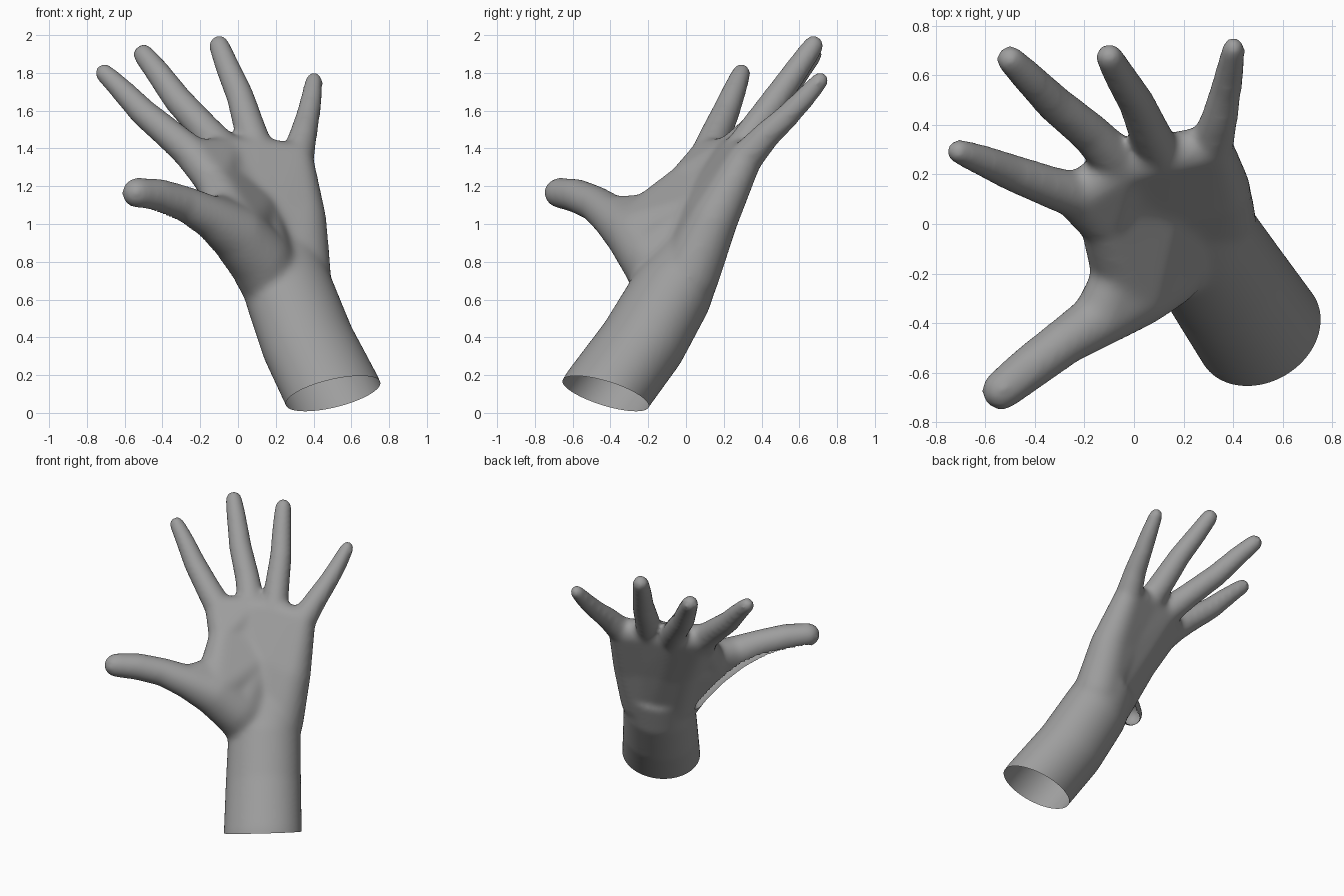
import bpy, bmesh, math
from mathutils import Vector
from mathutils.geometry import intersect_point_line

if "Cube" in bpy.data.objects:
    bpy.data.objects.remove(bpy.data.objects["Cube"])

bm = bmesh.new()


def hull(points):
    """Add the convex hull of a point cloud to the working mesh."""
    part = bmesh.new()
    for p in points:
        part.verts.new(p)
    res = bmesh.ops.convex_hull(part, input=part.verts[:])
    bad = {g for g in res["geom_interior"] + res["geom_unused"]
           if isinstance(g, bmesh.types.BMVert)}
    bmesh.ops.delete(part, geom=list(bad), context='VERTS')
    bmesh.ops.recalc_face_normals(part, faces=part.faces[:])
    me = bpy.data.meshes.new("tmp")
    part.to_mesh(me)
    part.free()
    bm.from_mesh(me)
    bpy.data.meshes.remove(me)


ball = bmesh.new()
bmesh.ops.create_icosphere(ball, subdivisions=3, radius=1)
unit = [v.co.copy() for v in ball.verts]
ball.free()


def wrap(*nodes):
    """Skin stretched over balls given as (x, y, z, radius)."""
    hull([Vector(n[:3]) + u * n[3] for n in nodes for u in unit])


def limb(*nodes):
    """Chain of tapered capsules."""
    for a, b in zip(nodes, nodes[1:]):
        wrap(a, b)


# Forearm: elliptical sections along the arm axis
axis = Vector((-.25, .33, .58)).normalized()
side = Vector((.917, .4, 0))
side = (side - axis * side.dot(axis)).normalized()
norm = axis.cross(side)
arm = [(.61, -.57, -.16, .268, .228), (.505, -.43, .10, .265, .228),
       (.37, -.23, .37, .255, .225), (.27, -.075, .64, .245, .215),
       (.215, .03, .83, .235, .165)]


def ring(s):
    return [Vector(s[:3]) + side * s[3] * math.cos(t) + norm * s[4] * math.sin(t)
            for t in (i * math.tau / 48 for i in range(48))]


for a, b in zip(arm, arm[1:]):
    hull(ring(a) + ring(b))

# Palm: bone rows for index, middle, ring, little, wrapped pairwise
palm = [[(.15, -.07, .72, .15), (-.01, .03, 1.06, .13), (-.16, .115, 1.30, .105)],
        [(.22, -.04, .72, .155), (.10, .10, 1.06, .135), (-.05, .235, 1.36, .10)],
        [(.29, -.01, .72, .155), (.22, .13, 1.06, .13), (.11, .27, 1.365, .092)],
        [(.335, .015, .72, .16), (.34, .145, 1.02, .13), (.31, .31, 1.34, .092)]]
for p, q in zip(palm, palm[1:]):
    for i in (0, 1):
        wrap(p[i], p[i + 1], q[i], q[i + 1])

# Fingers
limb(palm[0][2], (-.23, .115, 1.36, .096), (-.34, .15, 1.455, .086),
     (-.50, .21, 1.59, .076), (-.62, .26, 1.715, .064), (-.708, .293, 1.80, .053))
limb(palm[1][2], (-.175, .365, 1.50, .085), (-.32, .485, 1.66, .078),
     (-.43, .595, 1.81, .068), (-.50, .665, 1.897, .059))
limb(palm[2][2], (.055, .385, 1.53, .084), (.01, .49, 1.68, .075),
     (-.055, .595, 1.83, .067), (-.10, .675, 1.945, .058))
limb(palm[3][2], (.345, .425, 1.47, .076), (.37, .535, 1.57, .066),
     (.39, .63, 1.67, .059), (.402, .71, 1.76, .049))

# Thumb with its base pad
thumb = [(.18, -.11, .68, .165), (.11, -.18, .82, .17), (.0, -.27, .945, .155),
         (-.14, -.385, 1.035, .115), (-.28, -.475, 1.105, .097),
         (-.42, -.58, 1.15, .092), (-.535, -.672, 1.165, .082)]
limb(*thumb)
# Pad at the index root, and skin stretched between thumb and palm
pad = (-.12, 0, 1.22, .10)
web = (-.07, -.19, 1.07, .09)
wrap(pad, palm[0][2], palm[0][1], palm[1][1])
wrap((-.23, .11, 1.355, .096), pad, palm[1][2])
wrap(pad, web, palm[0][1])
wrap(web, thumb[2], palm[0][1])
wrap(web, thumb[2], thumb[3])
wrap(thumb[1], thumb[2], palm[0][0], palm[0][1])
wrap(thumb[1], palm[1][0], palm[1][1], palm[0][1])
wrap(thumb[2], palm[1][1], pad)

# Fuse into one skin and smooth it
raw = bpy.data.meshes.new("hand_raw")
bm.to_mesh(raw)
bm.free()
tmp = bpy.data.objects.new("hand_raw", raw)
bpy.context.collection.objects.link(tmp)
rem = tmp.modifiers.new("fuse", 'REMESH')
rem.mode = 'VOXEL'
rem.voxel_size = .015
smo = tmp.modifiers.new("soften", 'SMOOTH')
smo.factor = .5
smo.iterations = 26
dg = bpy.context.evaluated_depsgraph_get()
mesh = bpy.data.meshes.new_from_object(tmp.evaluated_get(dg))
bpy.data.objects.remove(tmp)

# Open the cut end of the arm
bm = bmesh.new()
bm.from_mesh(mesh)
bmesh.ops.bisect_plane(bm, geom=bm.verts[:] + bm.edges[:] + bm.faces[:],
                       plane_co=(.5, -.42, .1), plane_no=(-.25, .31, .92),
                       clear_inner=True)
# Open slit along the underside of the thumb
slit = [Vector(p) for p in ((-.53, -.63, 1.08), (-.32, -.44, 1.03), (-.2, -.33, .95),
                            (-.1, -.21, .85), (-.03, -.13, .73))]


def near_slit(c):
    for a, b in zip(slit, slit[1:]):
        t = min(1, max(0, intersect_point_line(c, a, b)[1]))
        if (a.lerp(b, t) - c).length < .055:
            return True
    return False


gap = [f for f in bm.faces if near_slit(f.calc_center_median())]
bmesh.ops.delete(bm, geom=gap, context='FACES')
bm.to_mesh(mesh)
bm.free()

mesh.name = "hand"
hand = bpy.data.objects.new("hand", mesh)
bpy.context.collection.objects.link(hand)
for p in mesh.polygons:
    p.use_smooth = True

# Mid-grey skin
grey = bpy.data.materials.new("grey")
grey.diffuse_color = (.34, .34, .34, 1)
grey.use_nodes = True
grey.node_tree.nodes["Principled BSDF"].inputs["Base Color"].default_value = grey.diffuse_color
mesh.materials.clear()
mesh.materials.append(grey)
